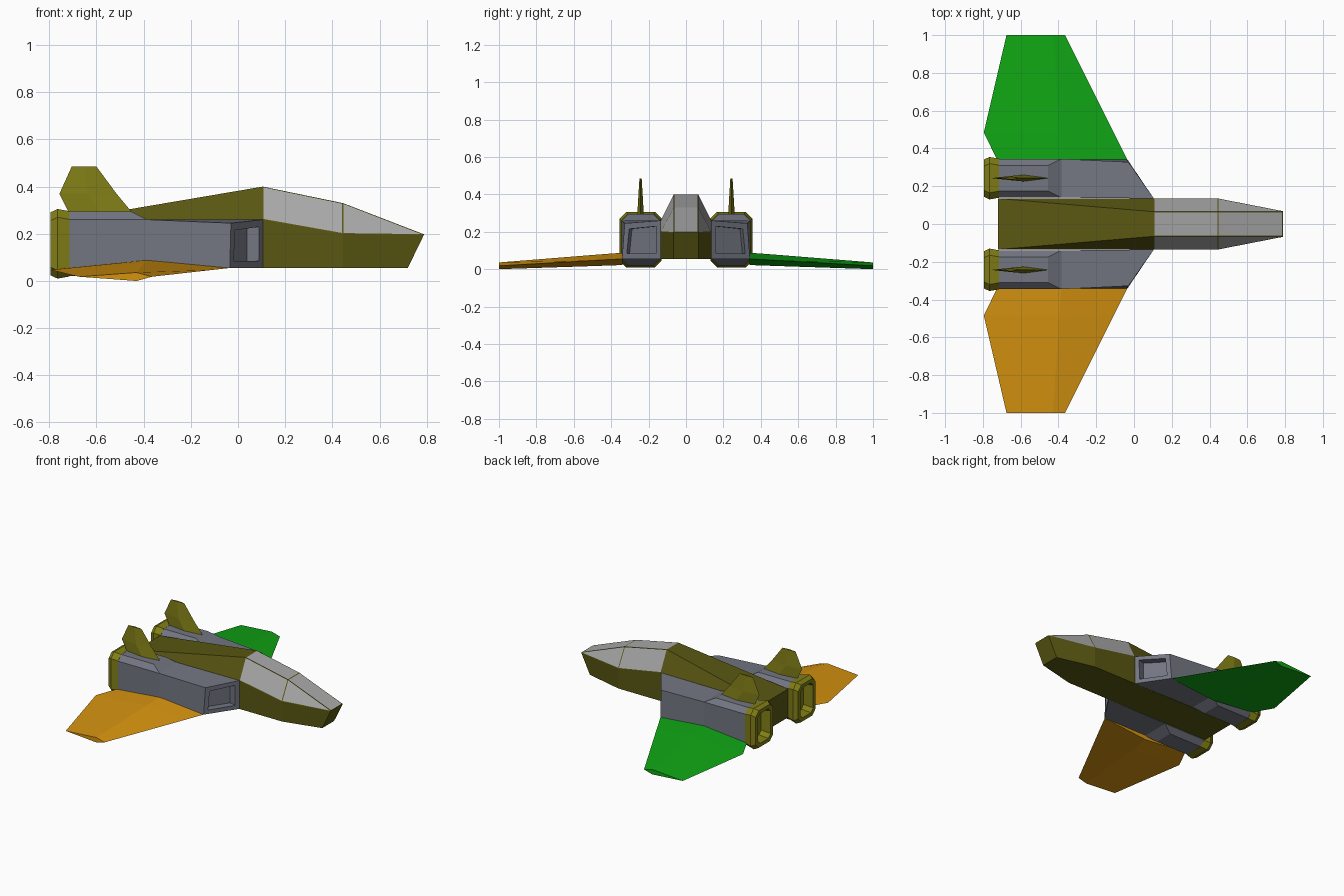
import bpy, bmesh
from mathutils import Vector

if "Cube" in bpy.data.objects:
    bpy.data.objects.remove(bpy.data.objects["Cube"])


def material(name, rgb):
    m = bpy.data.materials.new(name)
    m.use_nodes = True
    col = (*rgb, 1)
    m.diffuse_color = col
    m.node_tree.nodes["Principled BSDF"].inputs["Base Color"].default_value = col
    return m


HULL = material("dark olive", (0.10, 0.095, 0.006))
TRIM = material("bright olive", (0.22, 0.21, 0.008))
GREY = material("slate grey", (0.17, 0.18, 0.22))
GLASS = material("pale grey glass", (0.40, 0.40, 0.40))
GREEN = material("green", (0.005, 0.37, 0.007))
ORANGE = material("orange", (0.66, 0.29, 0.005))


def loft(rings, cap=True):
    """Skin a list of equal-length rings and merge collapsed corners."""
    bm = bmesh.new()
    rows = [[bm.verts.new(p) for p in ring] for ring in rings]
    n = len(rows[0])
    for a, b in zip(rows, rows[1:]):
        for i in range(n):
            j = (i + 1) % n
            bm.faces.new((a[i], a[j], b[j], b[i]))
    if cap:
        bm.faces.new(rows[0])
        bm.faces.new(rows[-1])
    bmesh.ops.remove_doubles(bm, verts=bm.verts, dist=1e-4)
    bmesh.ops.recalc_face_normals(bm, faces=bm.faces)
    return bm


def finish(bm, name, *mats):
    me = bpy.data.meshes.new(name)
    bm.to_mesh(me)
    bm.free()
    for m in mats:
        me.materials.append(m)
    ob = bpy.data.objects.new(name, me)
    bpy.context.collection.objects.link(ob)
    return ob


# Fuselage: x at base, x at top, half width, shoulder z, roof half width, roof z
def hull_ring(xb, xt, w, zs, t, zt):
    half = [(xb, w, 0.055), (xt, w, zs), (xt, t, zt)]
    return half + [(x, -y, z) for x, y, z in reversed(half)]


bm = loft([hull_ring(-0.72, -0.72, 0.135, 0.26, 0.135, 0.26),
           hull_ring(0.105, 0.105, 0.135, 0.26, 0.065, 0.40),
           hull_ring(0.445, 0.445, 0.135, 0.20, 0.065, 0.33),
           hull_ring(0.72, 0.788, 0.068, 0.195, 0.065, 0.198)])
# Canopy panes: inset every upward face ahead of the cockpit bulkhead
panes = [f for f in bm.faces
         if f.calc_center_median().x > 0.12 and f.normal.z > 0.2]
bmesh.ops.inset_individual(bm, faces=panes, thickness=0.005)
for f in panes:
    f.material_index = 1
finish(bm, "fuselage", HULL, GLASS)


# Engine cross-section: chamfered rectangle about the engine axis
def octagon(x, side, grow=0.0, c=0.035):
    w, h = 0.1025 + grow, 0.1375 + grow
    pts = [(-w + c, -h), (w - c, -h), (w, -h + c), (w, h - c),
           (w - c, h), (-w + c, h), (-w, h - c), (-w, -h + c)]
    return [(x, side * (0.2425 + y), 0.1575 + z) for y, z in pts]


def four_corner(side, inner_bot, outer_bot, outer_top, inner_top):
    ring = [inner_bot, outer_bot, outer_bot, outer_top,
            outer_top, inner_top, inner_top, inner_bot]
    return [(x, side * y, z) for x, y, z in ring]


for side, place in ((1, "back"), (-1, "front")):
    # Engine body with a raked intake
    x = -0.385
    bm = loft([
        octagon(-0.72, side),
        octagon(-0.455, side),
        four_corner(side, (x, 0.14, 0.055), (x, 0.345, 0.055),
                    (x, 0.345, 0.26), (x, 0.14, 0.26)),
        four_corner(side, (0.105, 0.135, 0.055), (-0.035, 0.342, 0.055),
                    (-0.03, 0.328, 0.245), (0.105, 0.135, 0.26))])
    mouth = max(bm.faces, key=lambda f: f.normal.x)
    bmesh.ops.inset_region(bm, faces=[mouth], thickness=0.03)
    bmesh.ops.inset_region(bm, faces=[mouth], thickness=0.012)
    hole = bmesh.ops.extrude_face_region(bm, geom=[mouth])["geom"]
    bmesh.ops.delete(bm, geom=[mouth], context="FACES_ONLY")
    bmesh.ops.translate(bm, vec=Vector((-0.05, -side * 0.015, 0)),
                        verts=[v for v in hole if isinstance(v, bmesh.types.BMVert)])
    finish(bm, place + "_engine", GREY)

    # Hollow exhaust ring
    bm = loft([octagon(-0.715, side, 0.001),
               octagon(-0.765, side, 0.01),
               octagon(-0.795, side, -0.004),
               octagon(-0.795, side, -0.03, 0.025),
               octagon(-0.725, side, -0.04, 0.025)])
    finish(bm, place + "_exhaust", TRIM)

    # Tail fin with a diamond section: z, leading x, trailing x, half thickness
    rings = []
    for z, lead, trail, t in ((0.28, -0.44, -0.712, 0.018),
                              (0.37, -0.515, -0.757, 0.013),
                              (0.485, -0.60, -0.705, 0.006)):
        mid = (lead + trail) / 2
        rings.append([(lead, side * 0.243, z), (mid, side * 0.243 + t, z),
                      (trail, side * 0.243, z), (mid, side * 0.243 - t, z)])
    finish(loft(rings), place + "_tail_fin", TRIM)

    # Wing with a diamond section: y, leading x, ridge x, trailing x, z, half thickness
    rings = []
    for y, lead, ridge, trail, z, t in (
            (0.34, -0.035, -0.385, -0.725, 0.055, 0.033),
            (0.485, -0.107, -0.395, -0.795, 0.047, 0.030),
            (1.0, -0.365, -0.43, -0.675, 0.018, 0.018)):
        rings.append([(lead, side * y, z), (ridge, side * y, z + t),
                      (trail, side * y, z), (ridge, side * y, z - t)])
    finish(loft(rings), place + "_wing", GREEN if side > 0 else ORANGE)
